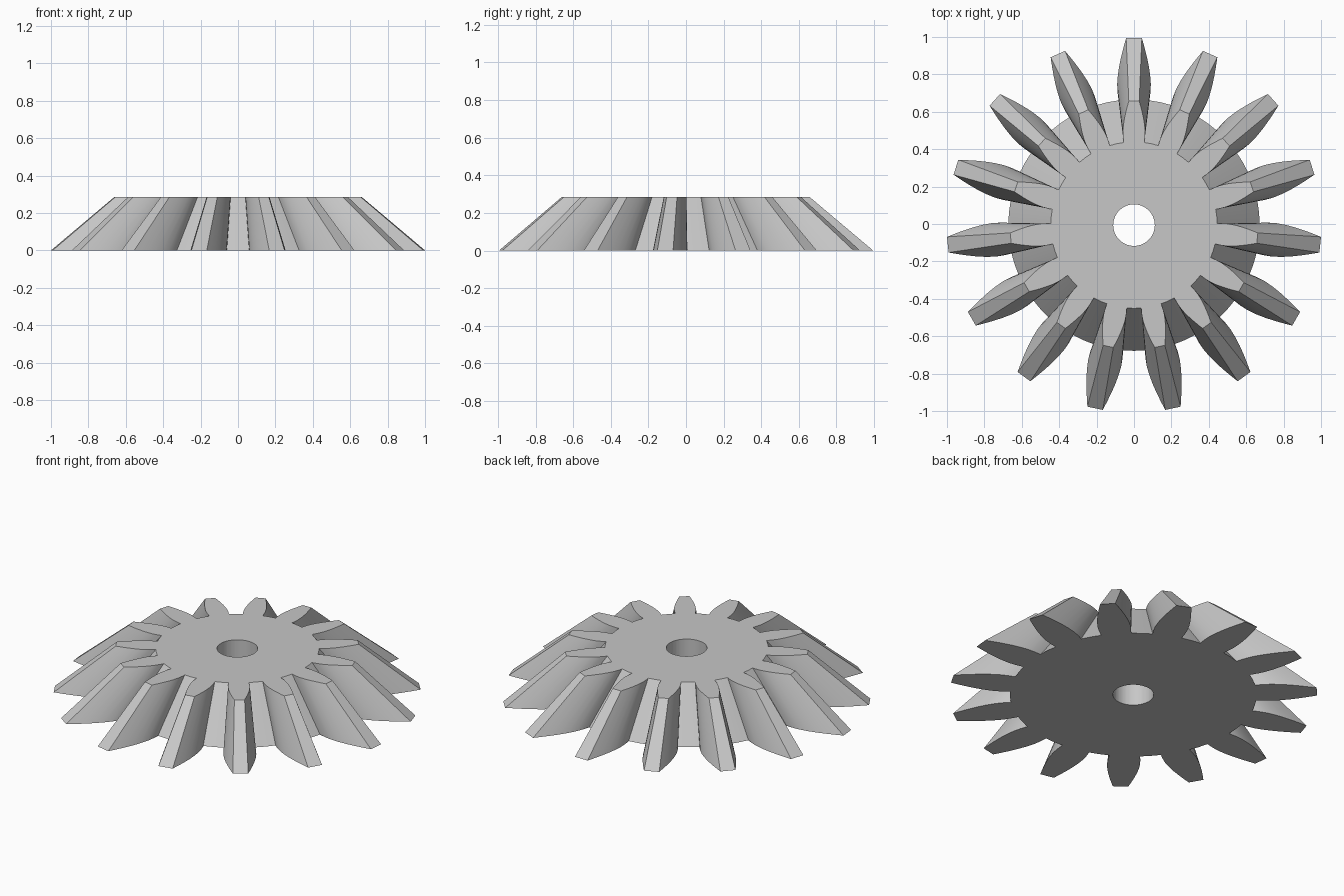
import bpy
import bmesh
from math import cos, sin, pi, asin, radians

if "Cube" in bpy.data.objects:
    bpy.data.objects.remove(bpy.data.objects["Cube"], do_unlink=True)

TEETH = 15
HEIGHT = 0.285
TAPER = 0.662        # size of the top outline relative to the bottom one
HOLE = 0.111
CENTRE_Y = -0.006
# Half of one tooth at the base: (radius, half width), root to tip
FLANK = [(0.672, 0.081), (0.715, 0.088), (0.76, 0.09), (0.81, 0.086),
         (0.86, 0.078), (0.91, 0.067), (0.96, 0.054), (1.002, 0.042)]

# One flat grey metal
steel = bpy.data.materials.new("grey steel")
steel.use_nodes = True
GREY = (0.57, 0.57, 0.57, 1)
steel.diffuse_color = GREY
steel.node_tree.nodes["Principled BSDF"].inputs["Base Color"].default_value = GREY


def gear_outline():
    """Polar points (radius, angle) once around the gear."""
    half = [(r, asin(w / r)) for r, w in FLANK]
    tooth = [(r, -a) for r, a in half] + [(r, a) for r, a in reversed(half)]
    tooth.append((half[0][0], pi / TEETH))      # middle of the gap floor
    start = radians(90)
    return [(r, start + i * 2 * pi / TEETH + a)
            for i in range(TEETH) for r, a in tooth]


def ring(bm, polar, z):
    return [bm.verts.new((r * cos(a), CENTRE_Y + r * sin(a), z)) for r, a in polar]


def bridge(bm, a, b):
    for i in range(len(a)):
        j = (i + 1) % len(a)
        bm.faces.new((a[i], a[j], b[j], b[i]))


# Tapered toothed body with a straight bore
outline = gear_outline()
bore = [(HOLE, a) for r, a in outline]
bm = bmesh.new()
rings = [ring(bm, outline, 0),
         ring(bm, [(r * TAPER, a) for r, a in outline], HEIGHT),
         ring(bm, bore, HEIGHT),
         ring(bm, bore, 0)]
for k in range(4):
    bridge(bm, rings[k], rings[(k + 1) % 4])
bmesh.ops.recalc_face_normals(bm, faces=bm.faces)
mesh = bpy.data.meshes.new("bevel_gear")
bm.to_mesh(mesh)
bm.free()
mesh.materials.append(steel)
gear = bpy.data.objects.new("bevel_gear", mesh)
bpy.context.collection.objects.link(gear)

# Smooth flanks and bore, sharp rims
bpy.ops.object.select_all(action="DESELECT")
gear.select_set(True)
bpy.context.view_layer.objects.active = gear
bpy.ops.object.shade_smooth_by_angle(angle=radians(25))
